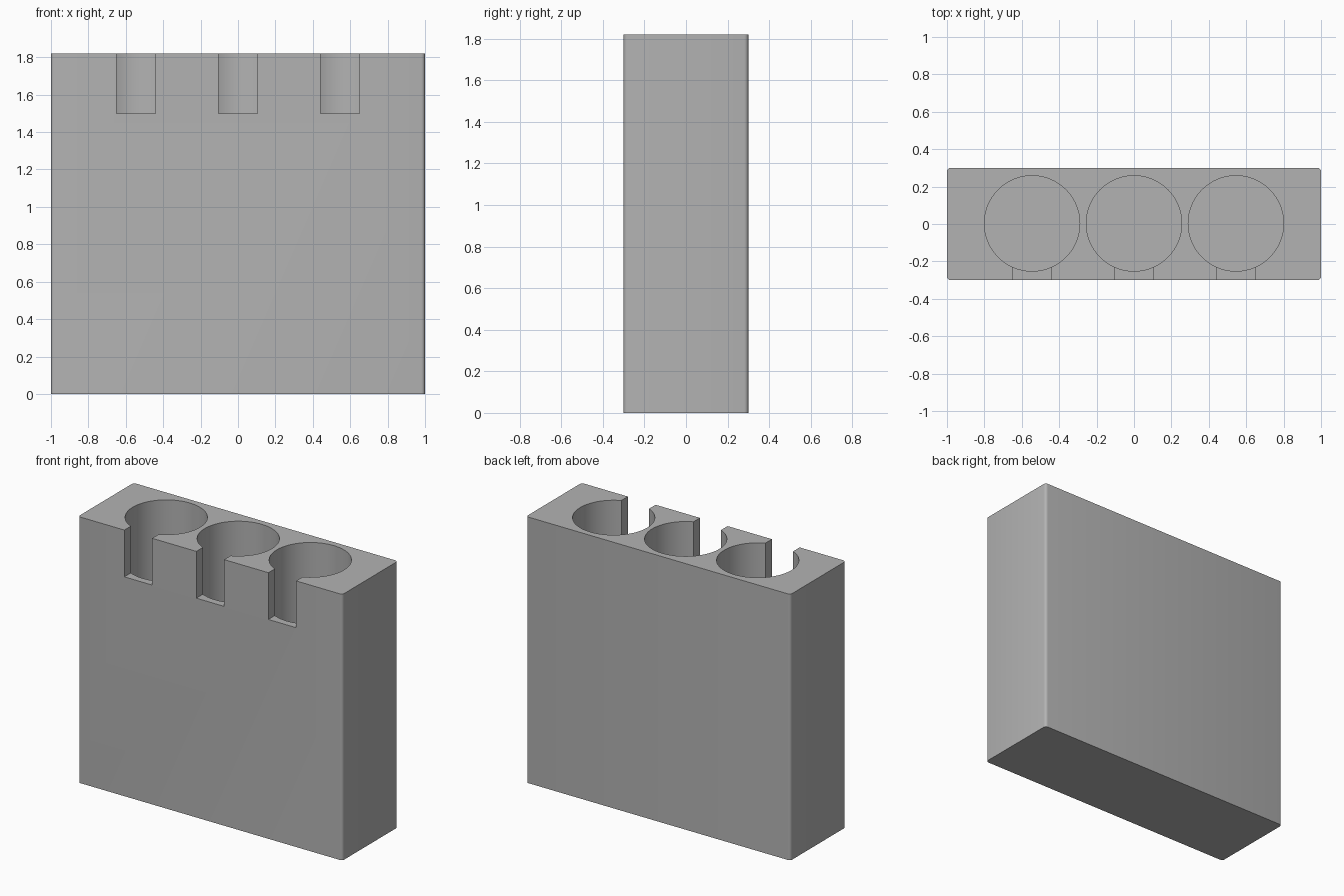
import bpy

cube = bpy.data.objects.get("Cube")
if cube:
    bpy.data.objects.remove(cube, do_unlink=True)

WIDTH, DEPTH, HEIGHT = 2.0, 0.6, 1.82
SPACING, RADIUS, FLOOR = 0.545, 0.255, 0.05
SLOT_WIDTH, SLOT_FLOOR = 0.21, 1.5

grey = bpy.data.materials.new("plain grey")
grey.use_nodes = True
colour = (0.45, 0.45, 0.45, 1)
grey.diffuse_color = colour
grey.node_tree.nodes["Principled BSDF"].inputs["Base Color"].default_value = colour


def box(name, size, centre):
    bpy.ops.mesh.primitive_cube_add(size=1, location=centre)
    obj = bpy.context.object
    obj.name = name
    obj.scale = size
    bpy.ops.object.transform_apply(location=False, rotation=False, scale=True)
    obj.data.materials.append(grey)
    return obj


def cut(target, cutter):
    cutter.hide_render = True
    mod = target.modifiers.new("cut", 'BOOLEAN')
    mod.operation = 'DIFFERENCE'
    mod.solver = 'EXACT'
    mod.object = cutter
    bpy.context.view_layer.objects.active = target
    bpy.ops.object.modifier_apply(modifier=mod.name)
    bpy.data.objects.remove(cutter, do_unlink=True)


# Block with rounded upright corners
block = box("holder_block", (WIDTH, DEPTH, HEIGHT), (0, 0, HEIGHT / 2))
weights = block.data.attributes.new("bevel_weight_edge", 'FLOAT', 'EDGE')
for edge in block.data.edges:
    a, b = (block.data.vertices[i].co for i in edge.vertices)
    weights.data[edge.index].value = 1.0 if abs(a.z - b.z) > 1 else 0.0
bevel = block.modifiers.new("round corners", 'BEVEL')
bevel.limit_method = 'WEIGHT'
bevel.width = 0.02
bevel.segments = 4
bpy.ops.object.modifier_apply(modifier=bevel.name)

# Three round wells, each with a finger slot through the front wall
for i in (-1, 0, 1):
    x = i * SPACING
    well_height = HEIGHT + 0.1 - FLOOR
    bpy.ops.mesh.primitive_cylinder_add(
        vertices=96, radius=RADIUS, depth=well_height,
        location=(x, 0.003, FLOOR + well_height / 2))
    well = bpy.context.object
    well.name = "well_cutter"
    well.data.materials.append(grey)
    cut(block, well)
    slot_height = HEIGHT + 0.1 - SLOT_FLOOR
    cut(block, box("slot_cutter", (SLOT_WIDTH, 0.4, slot_height),
                   (x, -0.2, SLOT_FLOOR + slot_height / 2)))

# Smooth curved walls while keeping edges sharp
bpy.ops.object.select_all(action='DESELECT')
block.select_set(True)
bpy.context.view_layer.objects.active = block
bpy.ops.object.shade_smooth_by_angle()
